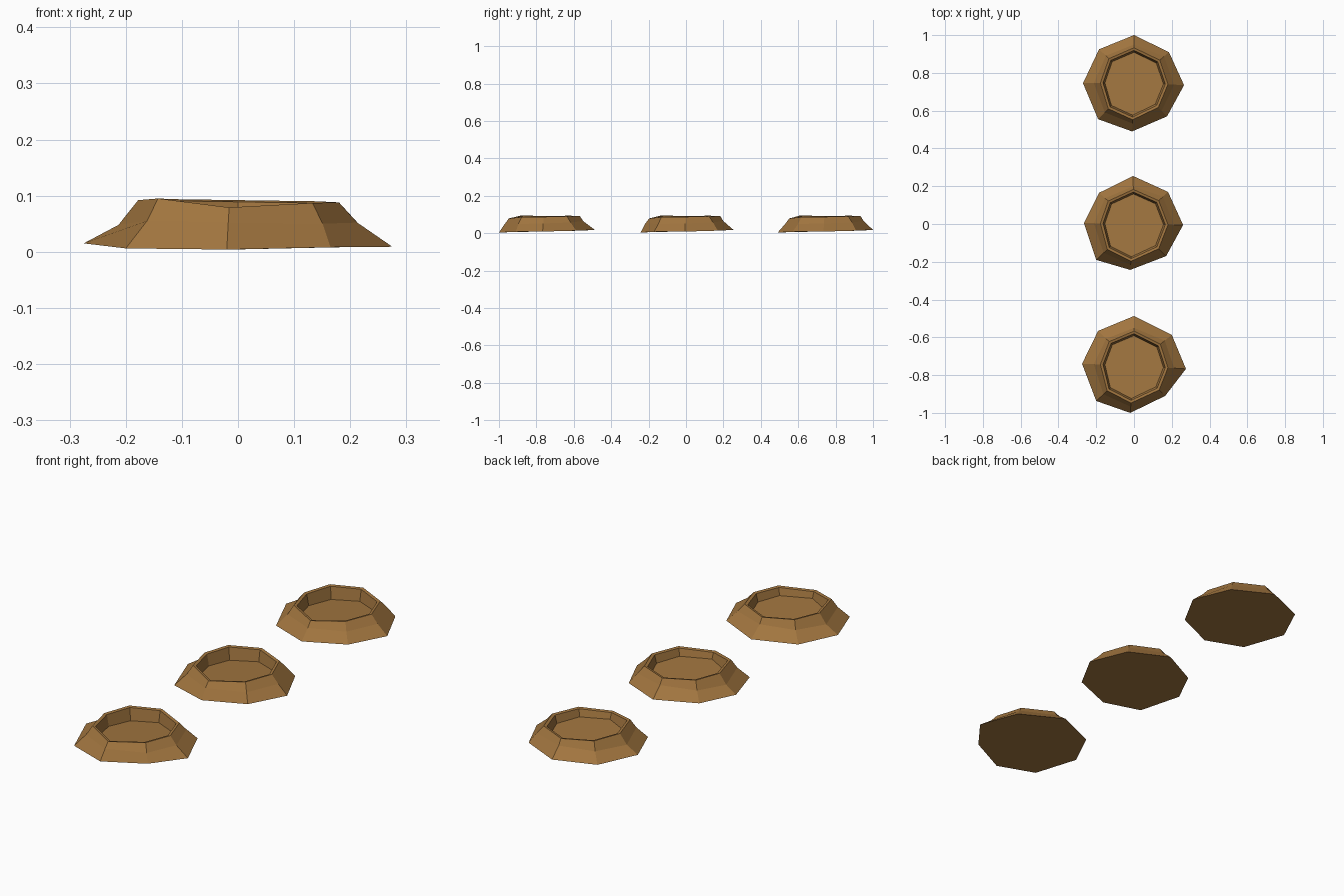
import bpy
from mathutils import Vector

if "Cube" in bpy.data.objects:
    bpy.data.objects.remove(bpy.data.objects["Cube"])

soil = bpy.data.materials.new("soil")
soil.diffuse_color = (0.36, 0.18, 0.05, 1)
soil.use_nodes = True
soil.node_tree.nodes["Principled BSDF"].inputs["Base Color"].default_value = soil.diffuse_color

# Eight corners, clockwise from the back: back, back right, right, front right, ...
BASE_Z = [.018, .014, .009, .008, .004, .006, .015, .014]
RIM_R = [.183, .18, .18, .185, .198, .195, .178, .183]     # distance of rim from centre
RIM_Z = [.092, .090, .088, .087, .079, .095, .092, .094]
SLOPE_R = [.20, .21, .213, .21, .218, .222, .213, .205]    # bend in the outer slope
SLOPE_Z = [.065, .058, .052, .050, .052, .055, .048, .055]
FLOOR_Z = [.036, .042, .048, .05, .048, .042, .036, .033]  # tilted hollow

# Ground outlines relative to each mound's centre
MOUNDS = {
    "front_mound": (-.75, [(0, .263), (.20, .163), (.275, -.017), (.165, -.16),
                           (-.02, -.25), (-.20, -.187), (-.275, .01), (-.19, .184)]),
    "middle_mound": (0, [(-.005, .254), (.18, .17), (.26, -.005), (.17, -.17),
                         (-.02, -.243), (-.20, -.19), (-.265, .005), (-.185, .165)]),
    "back_mound": (.75, [(0, .25), (.185, .16), (.265, -.015), (.175, -.18),
                         (-.01, -.26), (-.19, -.195), (-.27, -.005), (-.185, .175)]),
}


def ring(dirs, radii, heights):
    return [(d.x * r, d.y * r, z) for d, r, z in zip(dirs, radii, heights)]


def mound(name, y, outline):
    dirs = [Vector(p).normalized() for p in outline]
    verts = [(px, py, z) for (px, py), z in zip(outline, BASE_Z)]
    verts += ring(dirs, SLOPE_R, SLOPE_Z)
    verts += ring(dirs, RIM_R, RIM_Z)
    verts += ring(dirs, [r - .014 for r in RIM_R], [z - .003 for z in RIM_Z])
    verts += ring(dirs, [r - .024 for r in RIM_R], FLOOR_Z)
    faces = []
    # Slopes, rim and inner wall
    for level in range(4):
        for i in range(8):
            j = (i + 1) % 8
            a, b = level * 8, level * 8 + 8
            faces.append((a + j, a + i, b + i, b + j))
    # Hollow floor and underside
    faces.append(tuple(reversed(range(32, 40))))
    faces.append(tuple(range(8)))
    mesh = bpy.data.meshes.new(name)
    mesh.from_pydata(verts, [], faces)
    mesh.materials.append(soil)
    obj = bpy.data.objects.new(name, mesh)
    obj.location.y = y
    bpy.context.collection.objects.link(obj)


for name, (y, outline) in MOUNDS.items():
    mound(name, y, outline)
